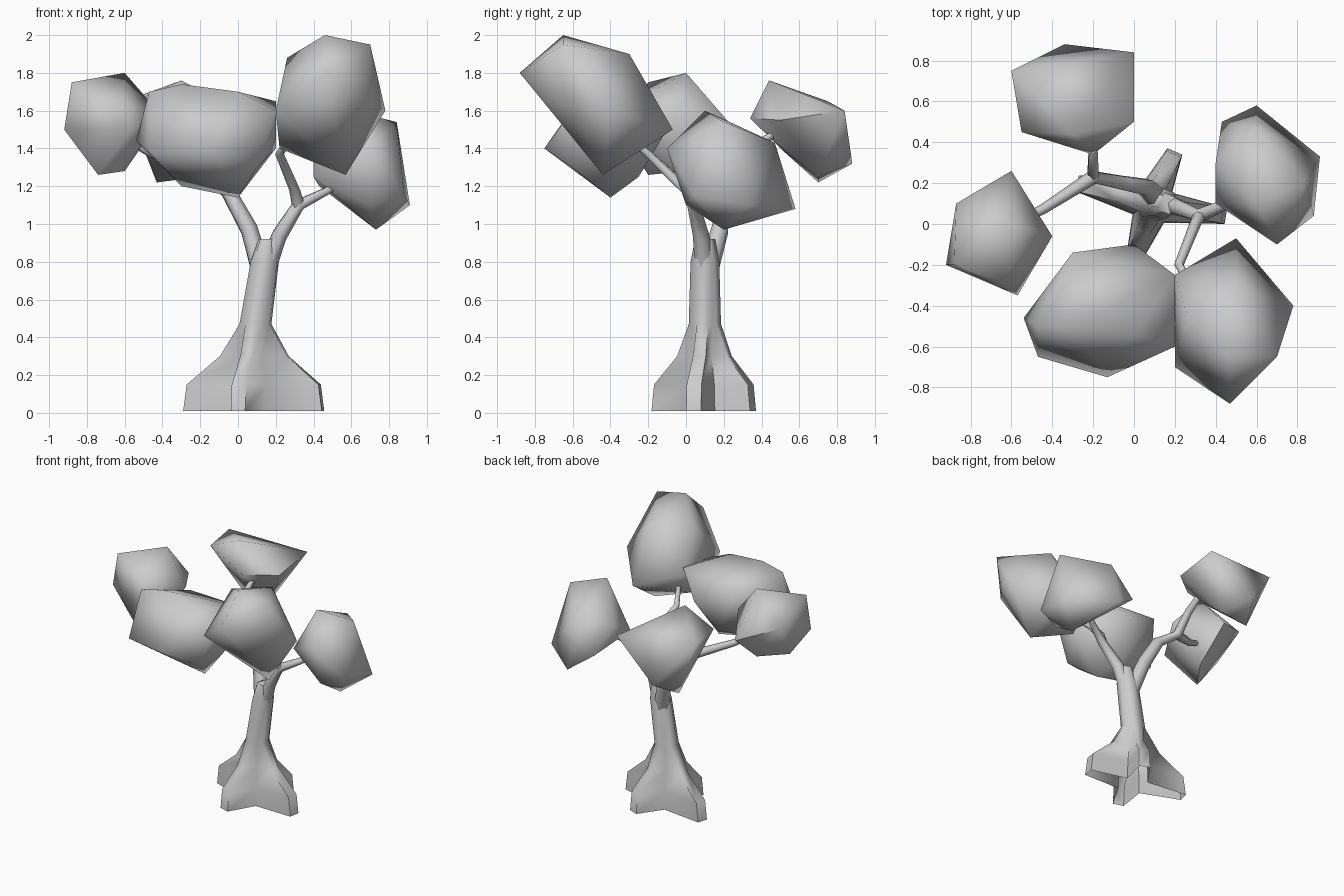
import bpy
import bmesh
import math
from mathutils import Vector

cube = bpy.data.objects.get("Cube")
if cube:
    bpy.data.objects.remove(cube, do_unlink=True)

# Single plain material
grey = bpy.data.materials.new("light_grey")
grey.use_nodes = True
colour = (0.6, 0.6, 0.6, 1)
grey.diffuse_color = colour
grey.node_tree.nodes["Principled BSDF"].inputs["Base Color"].default_value = colour


def finish(name, bm):
    """Turn a bmesh into a smooth-shaded object with sharp creases."""
    bmesh.ops.recalc_face_normals(bm, faces=bm.faces[:])
    mesh = bpy.data.meshes.new(name)
    bm.to_mesh(mesh)
    bm.free()
    mesh.materials.append(grey)
    obj = bpy.data.objects.new(name, mesh)
    bpy.context.collection.objects.link(obj)
    bpy.ops.object.select_all(action="DESELECT")
    obj.select_set(True)
    bpy.context.view_layer.objects.active = obj
    bpy.ops.object.shade_smooth_by_angle(angle=math.radians(75))


def loft(name, rings):
    """Skin equal-sized point rings, open at the start and capped at the end."""
    bm = bmesh.new()
    loops = [[bm.verts.new(point) for point in ring] for ring in rings]
    for low, high in zip(loops, loops[1:]):
        count = len(low)
        for i in range(count):
            j = (i + 1) % count
            bm.faces.new((low[i], low[j], high[j], high[i]))
    bm.faces.new(loops[-1])
    finish(name, bm)


def branch(name, start_radius, end_radius, *path, sides=6):
    """Low-poly tube along a path, tapering evenly from start to end."""
    path = [Vector(point) for point in path]
    turn = (path[-1] - path[0]).to_track_quat("Z", "Y")
    angles = [math.tau * i / sides for i in range(sides)]
    rings = []
    for step, point in enumerate(path):
        blend = step / (len(path) - 1)
        radius = start_radius + (end_radius - start_radius) * blend
        rings.append([point + turn @ Vector((math.cos(angle), math.sin(angle), 0)) * radius
                      for angle in angles])
    loft(name, rings)


def foliage(name, *corners):
    """Faceted leaf clump: the hull around a few corner points."""
    bm = bmesh.new()
    for corner in corners:
        bm.verts.new(corner)
    bmesh.ops.convex_hull(bm, input=bm.verts[:])
    loose = [vert for vert in bm.verts if not vert.link_faces]
    bmesh.ops.delete(bm, geom=loose, context="VERTS")
    finish(name, bm)


# Trunk with four flared roots: each ring is a star that closes to a round stem
roots = [Vector((0.36, -0.06)), Vector((0.11, 0.255)),
         Vector((-0.37, 0.1)), Vector((-0.09, -0.27))]


def trunk_ring(height, spread, stem_radius):
    lean = max(0, height - 0.45) * 0.15
    centre = Vector((0.09 + lean, 0.1))
    half_width = 0.03 + 0.01 * spread
    valley = stem_radius + 0.11 * spread
    ring = []
    for root, following in zip(roots, roots[1:] + roots[:1]):
        outward = root.normalized()
        tip = centre + root * spread + outward * stem_radius
        across = Vector((-outward.y, outward.x)) * half_width
        gap = centre + (outward + following.normalized()).normalized() * valley
        for point in (tip - across, tip + across, gap):
            ring.append((point.x, point.y, height))
    return ring


loft("trunk", [
    trunk_ring(height=0.01, spread=1, stem_radius=0),
    trunk_ring(height=0.15, spread=0.95, stem_radius=0),
    trunk_ring(height=0.3, spread=0.4, stem_radius=0.03),
    trunk_ring(height=0.47, spread=0, stem_radius=0.08),
    trunk_ring(height=0.8, spread=0, stem_radius=0.07),
    trunk_ring(height=0.92, spread=0, stem_radius=0.045),
])

# Branches, each running into a leaf clump
back_fork = (-0.2, 0.23, 1.27)
side_fork = (0.32, 0.04, 1.1)

branch("back_branch", 0.055, 0.02,
       (0.12, 0.12, 0.76), (0.06, 0.18, 0.97), (-0.05, 0.2, 1.17),
       back_fork, (-0.2, 0.35, 1.4), (-0.2, 0.5, 1.5))
branch("right_side_branch", 0.035, 0.015,
       back_fork, (-0.45, 0.07, 1.37), (-0.6, 0, 1.45))
branch("left_side_branch", 0.055, 0.015,
       (0.16, 0.1, 0.78), (0.22, 0.08, 0.94), side_fork,
       (0.46, 0.1, 1.17), (0.6, 0.2, 1.25))
branch("front_left_branch", 0.035, 0.018,
       side_fork, (0.3, 0, 1.18), (0.22, -0.2, 1.37), (0.3, -0.35, 1.5))

# Foliage clumps
foliage("front_left_foliage",
        (0.5, -0.07, 1.5), (0.78, -0.4, 1.6), (0.47, -0.88, 1.8),
        (0.57, -0.44, 1.26), (0.46, -0.65, 2), (0.7, -0.65, 1.95),
        (0.5, -0.3, 1.9), (0.26, -0.45, 1.88), (0.2, -0.7, 1.6),
        (0.2, -0.25, 1.6), (0.22, -0.4, 1.4), (0.7, -0.6, 1.65))
foliage("front_right_foliage",
        (-0.3, -0.14, 1.6), (0, -0.1, 1.5), (0.2, -0.25, 1.65),
        (0.2, -0.6, 1.6), (-0.13, -0.75, 1.4), (-0.47, -0.65, 1.38),
        (-0.54, -0.46, 1.44), (-0.47, -0.5, 1.7), (-0.3, -0.5, 1.74),
        (0, -0.54, 1.7), (0, -0.4, 1.14), (-0.3, -0.4, 1.2),
        (0.2, -0.4, 1.4), (0.1, -0.6, 1.3), (-0.1, -0.25, 1.25))
foliage("right_foliage",
        (-0.6, 0, 1.8), (-0.88, -0.2, 1.75), (-0.6, 0.26, 1.5),
        (-0.4, -0.06, 1.57), (-0.57, -0.35, 1.5), (-0.92, -0.2, 1.5),
        (-0.87, 0.1, 1.6), (-0.74, -0.2, 1.26), (-0.6, 0, 1.28),
        (-0.6, -0.3, 1.64))
foliage("back_foliage",
        (-0.3, 0.44, 1.76), (-0.55, 0.45, 1.65), (-0.6, 0.75, 1.65),
        (-0.34, 0.88, 1.32), (0, 0.84, 1.6), (0, 0.5, 1.55),
        (-0.2, 0.34, 1.56), (-0.43, 0.7, 1.22), (-0.2, 0.7, 1.25),
        (-0.25, 0.5, 1.4))
foliage("left_foliage",
        (0.6, 0.1, 1.6), (0.84, 0.2, 1.54), (0.91, 0.33, 1.1),
        (0.88, 0.04, 1.15), (0.73, 0.2, 0.97), (0.7, -0.1, 1.4),
        (0.6, 0.58, 1.08), (0.43, 0.5, 1.2), (0.4, 0.1, 1.25),
        (0.6, 0.47, 1.43), (0.7, 0, 1.1), (0.4, 0.3, 1.36))
